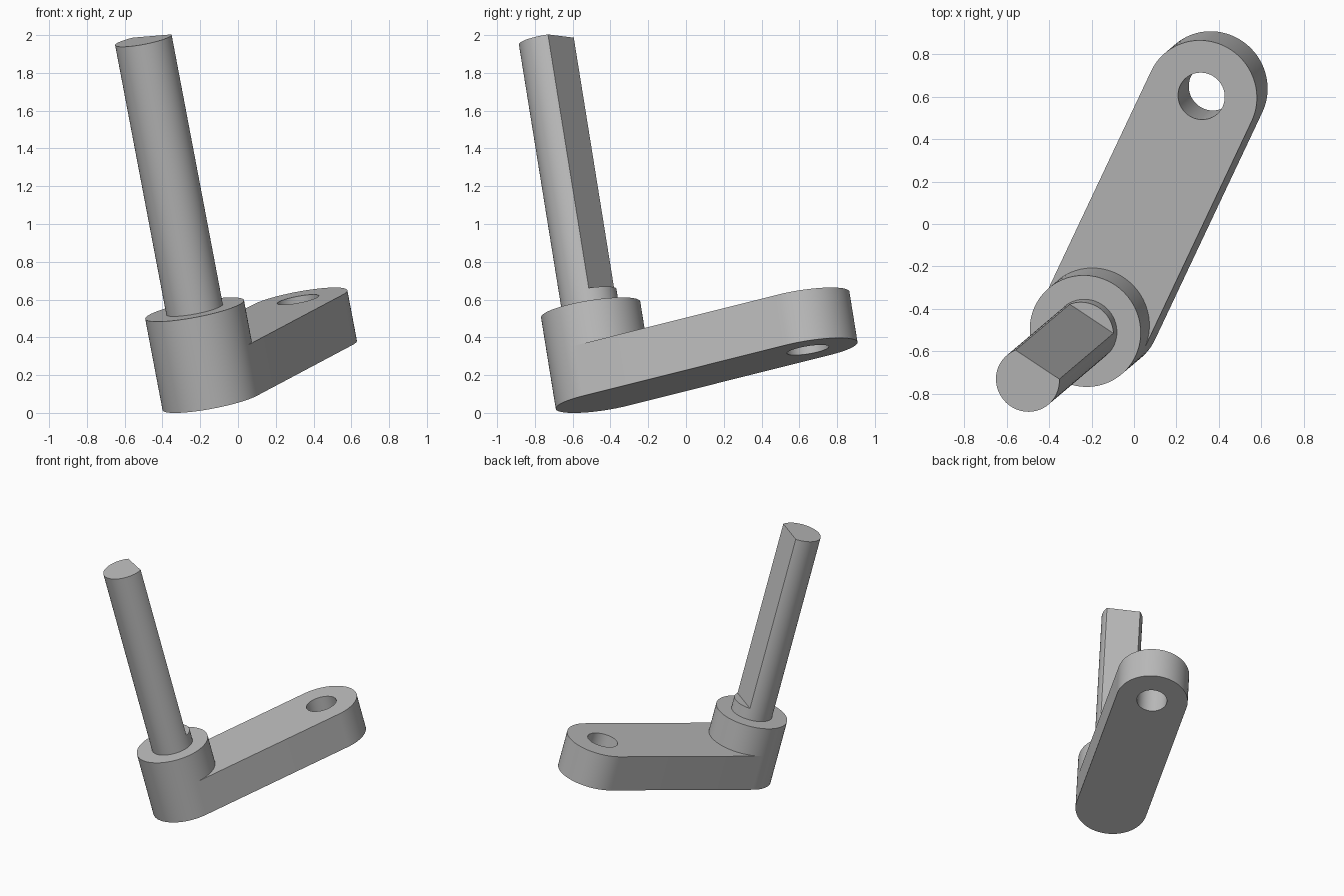
import bpy, bmesh, math
from mathutils import Matrix, Vector

cube = bpy.data.objects.get("Cube")
if cube:
    bpy.data.objects.remove(cube)

# One grey metal
steel = bpy.data.materials.new("grey metal")
steel.use_nodes = True
steel.diffuse_color = (0.5, 0.5, 0.5, 1)
steel.node_tree.nodes["Principled BSDF"].inputs["Base Color"].default_value = (0.5, 0.5, 0.5, 1)

# Tilted frame: origin at the underside of the hub, x along the arm, z along the shaft
axis = Vector((-0.19, -0.161, 1)).normalized()
along = Vector((0.53, 1.061, 0))
along = (along - axis * along.dot(axis)).normalized()
across = axis.cross(along)
frame = Matrix((along, across, axis)).transposed().to_4x4()
frame.translation = (-0.138, -0.427, 0.064)

ARM_R, ARM_LEN, ARM_T = 0.266, 1.216, 0.275
HOLE_R, SHAFT_R = 0.112, 0.152
HUB_TOP, FLAT_START, SHAFT_TOP = 0.498, 0.586, 1.969
FLAT_DIST, FLAT_TURN = 0.088, math.radians(-7.2)


def arc(radius, start, end, cx=0, steps=48):
    return [(cx + radius * math.cos(a), radius * math.sin(a))
            for a in (start + (end - start) * i / steps for i in range(steps + 1))]


def circle(radius, cx=0):
    return arc(radius, 0, math.tau, cx, 96)[:-1]


def prism(name, loops, z0, z1):
    """Extrude an outline, with optional hole outlines, from z0 to z1."""
    bm = bmesh.new()
    edges = []
    for loop in loops:
        vs = [bm.verts.new((x, y, z0)) for x, y in loop]
        edges += [bm.edges.new((a, b)) for a, b in zip(vs, vs[1:] + vs[:1])]
    if len(loops) == 1:
        bm.faces.new(bm.verts)
    else:
        bmesh.ops.triangle_fill(bm, edges=edges, use_beauty=True)
    top = bmesh.ops.extrude_face_region(bm, geom=bm.faces[:], use_keep_orig=True)
    moved = [g for g in top["geom"] if isinstance(g, bmesh.types.BMVert)]
    bmesh.ops.translate(bm, verts=moved, vec=(0, 0, z1 - z0))
    bmesh.ops.recalc_face_normals(bm, faces=bm.faces[:])
    mesh = bpy.data.meshes.new(name)
    bm.to_mesh(mesh)
    bm.free()
    mesh.materials.append(steel)
    obj = bpy.data.objects.new(name, mesh)
    obj.matrix_world = frame
    bpy.context.collection.objects.link(obj)
    bpy.ops.object.select_all(action="DESELECT")
    obj.select_set(True)
    bpy.context.view_layer.objects.active = obj
    bpy.ops.object.shade_smooth_by_angle(angle=math.radians(30))
    return obj


# Arm: rounded bar with a through hole at the far end
half = math.pi / 2
outline = arc(ARM_R, -half, half, ARM_LEN) + arc(ARM_R, half, 3 * half)
prism("arm", [outline, circle(HOLE_R, ARM_LEN)], 0, ARM_T)

# Hub rising from the near end, and the full-round shoulder of the shaft
prism("hub", [circle(ARM_R)], ARM_T, HUB_TOP)
prism("shaft_shoulder", [circle(SHAFT_R)], HUB_TOP, FLAT_START)

# Shaft with a flat along the side facing the arm
corner = math.acos(FLAT_DIST / SHAFT_R)
d_shape = arc(SHAFT_R, FLAT_TURN + corner, FLAT_TURN + math.tau - corner, steps=72)
prism("shaft", [d_shape], FLAT_START, SHAFT_TOP)
